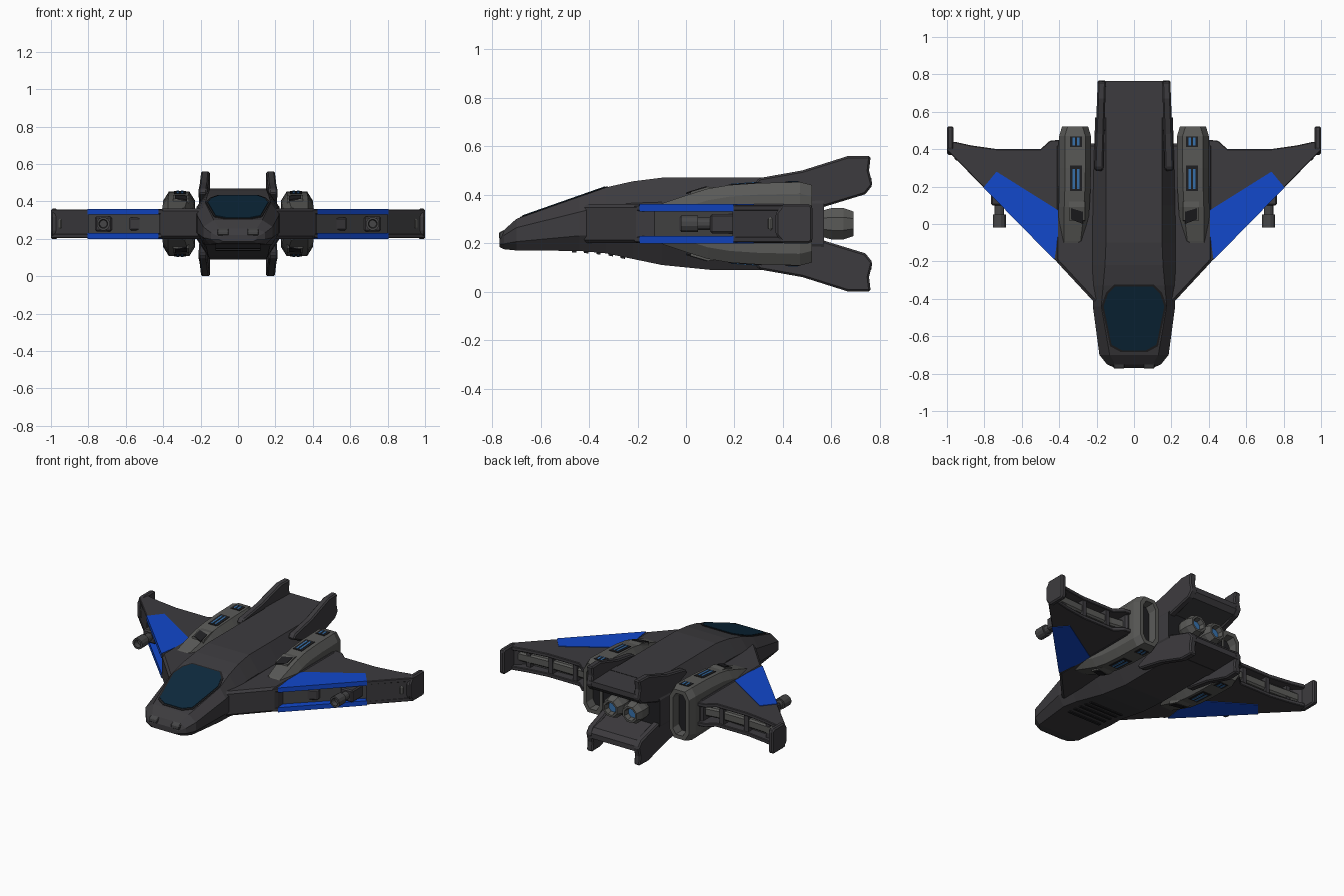
import bpy, bmesh, math
from mathutils import Vector

if "Cube" in bpy.data.objects:
    bpy.data.objects.remove(bpy.data.objects["Cube"])

ZC = 0.28  # wings, pods and tail mirror about this height


def mat(name, r, g, b):
    m = bpy.data.materials.new(name)
    m.diffuse_color = (r, g, b, 1)
    m.use_nodes = True
    m.node_tree.nodes["Principled BSDF"].inputs["Base Color"].default_value = m.diffuse_color
    return m


HULL = mat("charcoal hull", 0.046, 0.044, 0.049)
GREY = mat("pod grey", 0.10, 0.10, 0.095)
MID = mat("mechanical grey", 0.062, 0.062, 0.064)
DARK = mat("recess black", 0.014, 0.014, 0.016)
BLUE = mat("wing blue", 0.006, 0.065, 0.60)
GLASS = mat("canopy glass", 0.004, 0.022, 0.045)
GLOW = mat("engine blue", 0.04, 0.17, 0.42)


def build(name, verts, faces, m, mx=False, mz=False, bevel=0):
    """Mesh object with optional copies mirrored in x and about ZC."""
    bm = bmesh.new()
    for sx in ((1, -1) if mx else (1,)):
        for sz in ((1, -1) if mz else (1,)):
            vs = [bm.verts.new((x * sx, y, ZC + (z - ZC) * sz)) for x, y, z in verts]
            for f in faces:
                bm.faces.new([vs[i] for i in f])
    bmesh.ops.recalc_face_normals(bm, faces=bm.faces)
    me = bpy.data.meshes.new(name)
    bm.to_mesh(me)
    bm.free()
    ob = bpy.data.objects.new(name, me)
    bpy.context.collection.objects.link(ob)
    me.materials.append(m)
    if bevel:
        b = ob.modifiers.new("bevel", 'BEVEL')
        b.width, b.segments, b.angle_limit = bevel, 1, math.radians(35)
    return ob


def loft(name, rings, m, **kw):
    n = len(rings[0])
    faces = [list(range(n)), [(len(rings) - 1) * n + i for i in range(n)]]
    for r in range(len(rings) - 1):
        for i in range(n):
            j = (i + 1) % n
            faces.append([r * n + i, r * n + j, (r + 1) * n + j, (r + 1) * n + i])
    return build(name, [v for r in rings for v in r], faces, m, **kw)


def slab(name, pts, z0, z1, m, **kw):      # plan outline extruded in z
    return loft(name, [[(x, y, z) for x, y in pts] for z in (z0, z1)], m, **kw)


def side(name, pts, x0, x1, m, **kw):      # side profile extruded in x
    return loft(name, [[(x, y, z) for y, z in pts] for x in (x0, x1)], m, **kw)


def patch(name, pts, zf, m, t=0.005, **kw):  # thin plate laid on a surface
    return loft(name, [[(x, y, zf(y) + d) for x, y in pts] for d in (-0.003, t)], m, **kw)


def rect(x0, x1, y0, y1):
    return [(x0, y0), (x1, y0), (x1, y1), (x0, y1)]


def tube(name, x, z, prof, n, m, **kw):    # (y, radius) rings along y
    return loft(name, [[(x + r * math.cos((i + .5) * math.tau / n), y,
                         z + r * math.sin((i + .5) * math.tau / n)) for i in range(n)]
                       for y, r in prof], m, **kw)


def interp(table):
    def f(y):
        for (a, za), (b, zb) in zip(table, table[1:]):
            if y <= b:
                return za + (zb - za) * (y - a) / (b - a)
        return table[-1][1]
    return f


# Fuselage: y, top, bottom, roof half width, side half width, belly half width
stations = [(-0.77, .22, .185, .07, .10, .08), (-0.75, .255, .175, .10, .145, .11),
            (-0.70, .30, .17, .13, .185, .15), (-0.44, .391, .168, .175, .22, .18),
            (-0.33, .43, .158, .165, .222, .17), (-0.22, .455, .135, .155, .222, .165),
            (-0.10, .47, .11, .15, .222, .16), (0.10, .47, .09, .15, .22, .15),
            (0.30, .47, .09, .15, .215, .15), (0.57, .47, .09, .15, .208, .15)]
rings = []
for y, t, b, rw, w, bw in stations:
    zs, zl = b + .72 * (t - b), b + .28 * (t - b)
    right = [(bw, y, b), (w, y, zl), (w, y, zs), (rw, y, t)]
    rings.append(right + [(-x, yy, z) for x, yy, z in reversed(right)])
fus = loft("fuselage", rings, HULL)
fus.data.materials.append(DARK)
for p in fus.data.polygons:
    if p.normal.y > 0.9:
        p.material_index = 1
roof = interp([(s[0], s[1]) for s in stations])
belly = interp([(s[0], s[2]) for s in stations])

# Canopy with dark surround
half = [(.065, -.675), (.12, -.645), (.162, -.44), (.14, -.375), (.10, -.335)]
glass = half + [(-x, y) for x, y in reversed(half)]
frame = [(x * 1.07, -.505 + (y + .505) * 1.06) for x, y in glass]
patch("canopy_frame", frame, lambda y: .30 + (y + .70) * .3514, DARK, t=.003)
patch("canopy", glass, lambda y: .30 + (y + .70) * .3514, GLASS, t=.006)

# Nose sensors and belly vents
side("nose_sensor", [(-.772, .218), (-.772, .243), (-.74, .26), (-.74, .218)], .05, .11, MID, mx=True, bevel=.004)
for i in range(5):
    y = -.47 + i * .05
    patch("belly_vent", rect(-.12, .12, y, y + .018), lambda v: belly(v) - .004, DARK, t=.004)

# Tail: forked decks, fins and twin engines
side("tail_deck", [(.50, .468), (.765, .468), (.765, .435), (.74, .405), (.55, .36), (.50, .36)],
     -.17, .17, HULL, mz=True)
fin = [(.28, .44), (.30, .468), (.48, .50), (.67, .56), (.762, .56), (.755, .50), (.77, .44),
       (.74, .402), (.57, .35), (.45, .36)]
taper = interp([(.28, 0), (.48, .4), (.77, 1)])
loft("tail_fin", [[(.165 - .015 * taper(y), y, z) for y, z in fin],
                  [(.212 - .018 * taper(y), y, z) for y, z in fin]], HULL, mx=True, mz=True, bevel=.008)
tube("engine_nozzle", .072, ZC, [(.54, .052), (.60, .07), (.65, .07), (.69, .055), (.69, .042), (.655, .034)],
     8, GREY, mx=True)
tube("engine_flame_disc", .072, ZC, [(.65, .032), (.659, .032)], 8, GLOW, mx=True)

# Wing roots
slab("wing_root", [(.19, -.44), (.225, -.405), (.42, -.195), (.42, .43), (.19, .43)],
     .20, .362, HULL, mx=True, bevel=.014)

# Wing skins, blue panels and leading edge tips
skin = [(.40, -.215), (1.0, .395), (1.0, .42), (.96, .44), (.87, .42), (.73, .40), (.50, .40), (.45, .445), (.40, .45)]
slab("wing_skin", skin, .332, .357, HULL, mx=True, mz=True, bevel=.004)
panel = [(.735, .28), (.805, .195), (.425, -.192), (.405, -.05), (.40, .07)]
slab("wing_blue_panel", panel, .330, .3605, BLUE, mx=True, mz=True)
slab("wing_outer_edge", [(.80, .192), (.995, .393), (.97, .42), (.86, .32)], .215, .35, HULL, mx=True)
slab("wing_core", [(.40, -.15), (.83, .27), (.93, .36), (.40, .33)], .225, .34, MID, mx=True)
slab("wing_rear_spar", [(.40, .30), (.96, .34), (.96, .40), (.72, .385), (.50, .385), (.40, .40)],
     .25, .31, GREY, mx=True, bevel=.01)
for x in (.52, .70, .86):
    slab("spar_rib", rect(x, x + .03, .32, .393), .225, .335, HULL, mx=True)
tip = [(.37, .235), (.37, .325), (.40, .362), (.51, .362), (.522, .35), (.522, .21), (.51, .198), (.40, .198)]
side("wing_tip", tip, .965, 1.0, HULL, mx=True, bevel=.01)

# Wing guns and leading edge equipment
tube("gun_barrel", .72, ZC, [(.22, .026), (.05, .026), (.05, .036), (-.02, .036), (-.02, .024), (.01, .02)],
     12, MID, mx=True)
slab("gun_mount", rect(.675, .765, .10, .22), .24, .32, HULL, mx=True, bevel=.008)
slab("edge_equipment", [(.50, -.04), (.58, .0), (.58, .08), (.50, .08)], .245, .315, HULL, mx=True, bevel=.008)

# Engine pods: y, half height, inner x, outer x
prof = [(-.13, .07, .31, .405), (-.09, .087, .255, .405), (.0, .117, .245, .405), (.09, .145, .238, .403),
        (.18, .16, .233, .40), (.30, .168, .23, .40), (.47, .172, .23, .40), (.52, .16, .245, .385)]


def octo(y, h, a, b, c=.03):
    return [(a + c, y, ZC - h), (b - c, y, ZC - h), (b, y, ZC - h + c * 1.6), (b, y, ZC + h - c * 1.6),
            (b - c, y, ZC + h), (a + c, y, ZC + h), (a, y, ZC + h - c * 1.6), (a, y, ZC - h + c * 1.6)]


pod_rings = [octo(*p) for p in prof] + [octo(.52, .135, .268, .362, .022), octo(.46, .13, .272, .358, .022)]
loft("engine_pod", pod_rings, GREY, mx=True)
loft("pod_exhaust", [octo(y, .128, .274, .356, .022) for y in (.455, .464)], DARK, mx=True)

# Pod vents, blue cells and intakes
pod_top = interp([(p[0], ZC + p[1]) for p in prof])
for y0, y1 in ((.415, .468), (.18, .30)):
    patch("pod_vent", rect(.277, .343, y0 - .004, y1 + .012 if y1 < .4 else y1), pod_top, DARK, t=.003, mx=True, mz=True)
    for x in (.292, .316):
        patch("pod_blue_cell", rect(x, x + .012, y0 + .006, y1 - .006), pod_top, GLOW, t=.005, mx=True, mz=True)
side("pod_intake_hood", [(.015, .39), (.02, .413), (.09, .433), (.12, .43)], .262, .348, GREY, mx=True, mz=True)
patch("pod_intake", [(.272, .0), (.338, .025), (.338, .085), (.272, .065)], lambda y: pod_top(y) + .008, DARK, t=.004,
      mx=True, mz=True)
